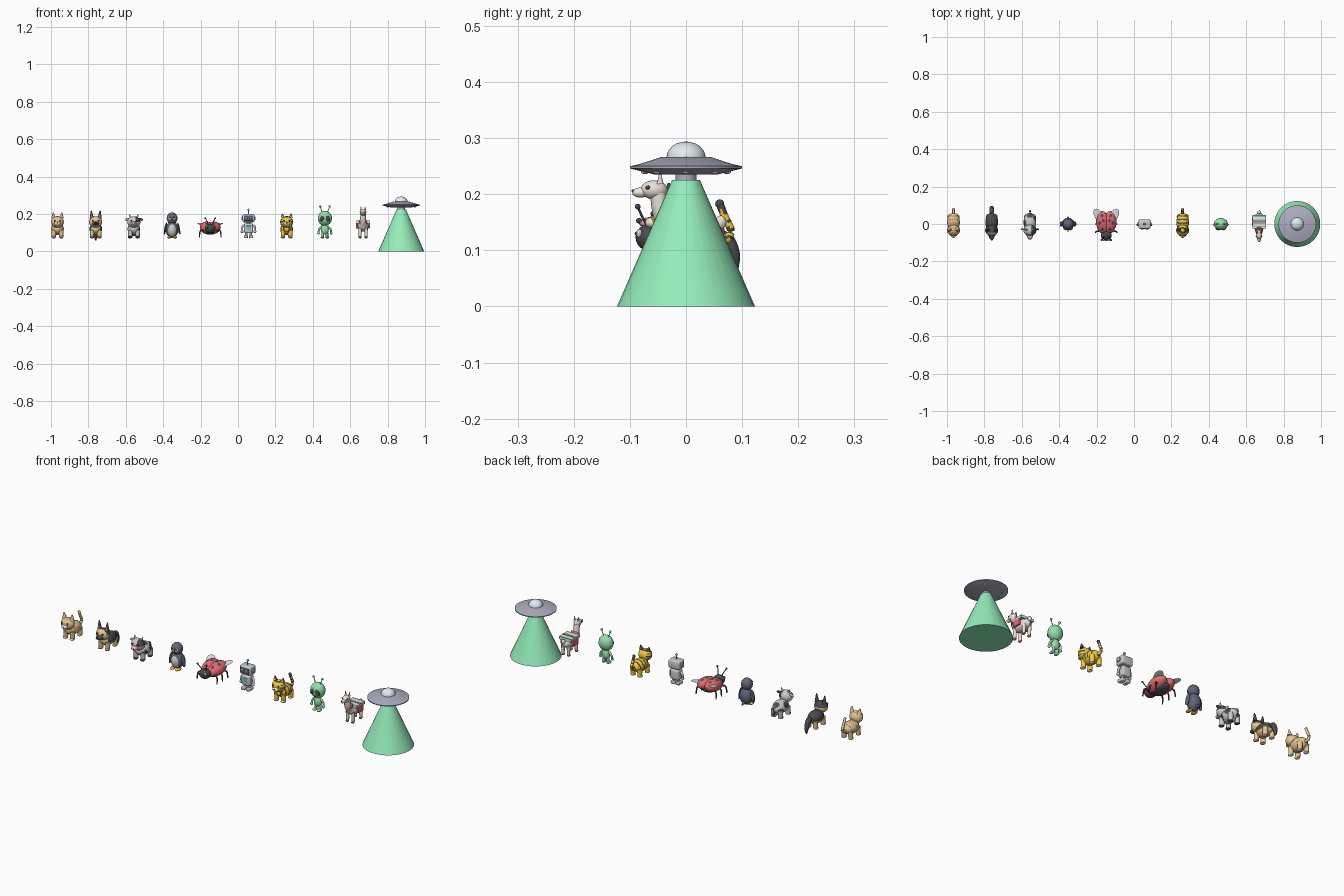
import bpy, bmesh, math
from mathutils import Matrix, Vector, Euler

if "Cube" in bpy.data.objects:
    bpy.data.objects.remove(bpy.data.objects["Cube"])

X = 0.0          # x position of the figure being built
TAG = ""         # plain name prefix of the figure
MATS = {}
COL = dict(tan=(.78, .56, .28), cream=(.9, .82, .68), dark=(.07, .07, .08), white=(.88, .88, .88),
           pink=(.85, .45, .5), navy=(.12, .13, .19), orange=(.95, .5, .08), red=(.78, .15, .17),
           gold=(.92, .6, .04), green=(.3, .75, .4), wool=(.8, .75, .68), teal=(.15, .6, .6),
           beam=(.3, .85, .5), hull=(.42, .42, .52), glass=(.75, .85, .88), brown=(.35, .2, .1),
           wing=(.75, .82, .86), steel=(.62, .66, .7))


def mat(c):
    if c not in MATS:
        MATS[c] = bpy.data.materials.new(c)
        MATS[c].diffuse_color = (*COL[c], 1)
    return MATS[c]


def finish(name, bm, c, c2=None, paint=None, smooth=True):
    me = bpy.data.meshes.new(TAG + name)
    me.materials.append(mat(c))
    if paint:
        me.materials.append(mat(c2))
    for f in bm.faces:
        f.smooth = smooth
        if paint and paint(f.calc_center_median()):
            f.material_index = 1
    bm.to_mesh(me)
    bm.free()
    ob = bpy.data.objects.new(TAG + name, me)
    ob.location.x = X
    bpy.context.collection.objects.link(ob)
    return ob


def xf(loc, size, rot=(0, 0, 0)):
    return Matrix.Translation(loc) @ Euler(rot).to_matrix().to_4x4() @ Matrix.Diagonal((*size, 1))


def ball(name, loc, size, c, rot=(0, 0, 0), c2=None, paint=None):
    if not isinstance(size, tuple):
        size = (size,) * 3
    bm = bmesh.new()
    n = 40 if paint else 20
    bmesh.ops.create_uvsphere(bm, u_segments=n, v_segments=n * 3 // 5, radius=1, matrix=xf(loc, size, rot))
    return finish(name, bm, c, c2, paint)


def box(name, loc, size, c, bevel=.004, c2=None, paint=None, cuts=0):
    bm = bmesh.new()
    bmesh.ops.create_cube(bm, size=2, matrix=xf(loc, size))
    if cuts:
        bmesh.ops.subdivide_edges(bm, edges=bm.edges[:], cuts=cuts, use_grid_fill=True)
    elif bevel:
        bmesh.ops.bevel(bm, geom=bm.edges[:], offset=bevel, segments=3, profile=.5, affect='EDGES')
    return finish(name, bm, c, c2, paint, smooth=False)


def tube(name, pts, radii, c, c2=None, paint=None, n=12):
    # smooth path swept with a circle, capped at both ends
    P = [Vector(p) for p in pts]
    path = []
    for i in range(len(P) - 1):
        a, b, d, e = P[max(i - 1, 0)], P[i], P[i + 1], P[min(i + 2, len(P) - 1)]
        for k in range(5):
            t = k / 5
            path.append((.5 * (2 * b + (d - a) * t + (2 * a - 5 * b + 4 * d - e) * t * t
                               + (3 * b - a - 3 * d + e) * t ** 3), radii[i] + (radii[i + 1] - radii[i]) * t))
    path.append((P[-1], radii[-1]))
    bm = bmesh.new()
    rings = []
    for i, (p, r) in enumerate(path):
        q = (path[min(i + 1, len(path) - 1)][0] - path[max(i - 1, 0)][0]).to_track_quat('Z', 'X')
        rings.append([bm.verts.new(p + q @ Vector((r * math.cos(j * math.tau / n), r * math.sin(j * math.tau / n), 0)))
                      for j in range(n)])
    for a, b in zip(rings, rings[1:]):
        for j in range(n):
            bm.faces.new((a[j], a[(j + 1) % n], b[(j + 1) % n], b[j]))
    bm.faces.new(rings[0][::-1])
    bm.faces.new(rings[-1])
    return finish(name, bm, c, c2, paint)


def lathe(name, prof, c, n=48):
    bm = bmesh.new()
    vs = [bm.verts.new((r, 0, z)) for r, z in prof]
    es = [bm.edges.new(p) for p in zip(vs, vs[1:])]
    bmesh.ops.spin(bm, geom=vs + es, axis=(0, 0, 1), cent=(0, 0, 0), angle=math.tau, steps=n, use_duplicate=False)
    bmesh.ops.remove_doubles(bm, verts=bm.verts[:], dist=1e-5)
    bmesh.ops.recalc_face_normals(bm, faces=bm.faces[:])
    return finish(name, bm, c, smooth=False)


def quad(fur, light, mark=None, bodyp=None, headp=None, legc=None, muzzle=.016, muz_c=None):
    # shared chubby four-legged figure
    ball("body", (0, .01, .12), (.034, .05, .033), fur, c2=mark, paint=bodyp)
    ball("head", (0, -.034, .158), (.035, .029, .03), fur, c2=mark, paint=headp)
    ball("muzzle", (0, -.057, .149), (.017, muzzle, .011), muz_c or light)
    for s in (-1, 1):
        ball("eye", (s * .015, -.059, .165), .0045, "dark")
        for y in (-.022, .04):
            tube("leg", [(s * .019, y, .115), (s * .02, y, .074)], [.013, .011], legc or fur)
            ball("paw", (s * .02, y - .003, .077), (.012, .014, .007), light)


def ears(c, inner, w, h, z):
    for s in (-1, 1):
        tube("ear", [(s * .021, -.03, z), (s * .024, -.031, z + h)], [w, .002], c)
        tube("inner_ear", [(s * .021, -.035, z + .002), (s * .024, -.033, z + h * .85)], [w * .65, .001], inner)


def start(i, tag):
    global X, TAG
    X, TAG = -.965 + i * .2042, tag + "_"


TAIL = [(0, .045, .12), (0, .07, .118), (0, .08, .135), (0, .07, .158), (0, .06, .183)]
band = lambda v: math.sin(v.y * 330) > .45 and v.z > .105

# Cat
start(0, "cat")
quad("tan", "cream", "brown", lambda v: math.sin(v.y * 330) > .8 and v.z > .125,
     lambda v: abs(v.x) < .012 and v.z > .176 and math.sin(v.y * 500) > .6)
ears("tan", "pink", .013, .03, .178)
ball("nose", (0, -.073, .153), (.004, .003, .003), "pink")
tube("tail", TAIL, [.008, .007, .007, .007, .006], "tan")
ball("tail_tip", TAIL[-1], .007, "tan")

# Dog
start(1, "dog")
quad("tan", "tan", "dark", lambda v: v.z > .112 and v.y > -.025, lambda v: v.z > .163 and v.y > -.046,
     muzzle=.027, muz_c="dark")
ears("dark", "brown", .012, .042, .178)
ball("nose", (0, -.084, .153), (.006, .005, .005), "dark")
tube("tail", [(0, .045, .125), (0, .072, .12), (0, .085, .09), (0, .088, .06)], [.008, .013, .012, .003], "dark")

# Cow
start(2, "cow")
spots = [Vector(p) for p in ((.03, .03, .13), (-.03, .005, .135), (0, .05, .145), (.028, -.015, .11), (-.03, .045, .11))]
quad("white", "dark", "dark", lambda v: any((v - p).length < .017 for p in spots),
     lambda v: v.x > .008 and v.z > .157, muzzle=.026, muz_c="pink")
for s in (-1, 1):
    ball("ear", (s * .037, -.028, .172), (.013, .005, .007), "dark" if s > 0 else "white", (0, s * .3, 0))
    tube("horn", [(s * .016, -.03, .183), (s * .022, -.03, .191), (s * .021, -.03, .2)], [.005, .004, .001], "cream")
    ball("nostril", (s * .006, -.081, .152), .0025, "brown")
ball("udder", (0, .03, .091), (.013, .013, .009), "pink")
tube("tail", [(0, .054, .135), (0, .068, .128), (0, .068, .105)], [.004, .003, .003], "white")
ball("tail_tuft", (0, .068, .1), (.006, .006, .01), "dark")

# Penguin
start(3, "penguin")
ball("body", (0, .002, .118), (.034, .031, .045), "navy")
ball("belly", (0, -.007, .115), (.026, .0265, .037), "white")
ball("head", (0, -.002, .178), (.029, .028, .031), "navy")
tube("beak", [(0, -.024, .175), (0, -.043, .172)], [.007, .001], "orange")
for s in (-1, 1):
    ball("face", (s * .01, -.016, .178), (.011, .014, .014), "white")
    ball("eye", (s * .011, -.029, .183), .004, "dark")
    ball("flipper", (s * .036, 0, .122), (.006, .014, .033), "navy", (0, -s * .18, 0))
    ball("foot", (s * .015, -.014, .076), (.012, .02, .006), "orange")
tube("tail", [(0, .022, .09), (0, .04, .082)], [.01, .002], "navy")

# Ladybug
start(4, "beetle")
ball("belly", (0, .002, .115), (.045, .058, .025), "dark")
ball("head", (0, -.062, .123), (.029, .028, .025), "dark")
for s in (-1, 1):
    dots = [Vector((s * a, b, .15)) for a, b in ((.02, -.028), (.034, .005), (.016, .018), (.024, .045))]
    ball("wing_case", (s * .018, .008, .127), (.037, .062, .032), "red", (.15, 0, s * -.12), "dark",
         lambda v: any((v - p).xy.length < .0085 and v.z > .127 for p in dots))
    ball("wing", (s * .042, .046, .145), (.022, .04, .002), "wing", (.2, 0, s * -.5))
    ball("eye", (s * .015, -.083, .13), (.007, .006, .008), "white")
    ball("pupil", (s * .015, -.088, .13), .0035, "dark")
    tube("feeler", [(s * .011, -.068, .142), (s * .017, -.078, .16), (s * .026, -.086, .178)], [.0022] * 3, "dark")
    ball("feeler_tip", (s * .026, -.086, .178), .005, "dark")
    for y in (-.035, .0, .035):
        tube("leg", [(s * .03, y, .112), (s * .053, y * 1.15, .11), (s * .058, y * 1.3, .075)], [.005, .004, .003], "dark")

# Robot
start(5, "robot")
box("head", (0, 0, .178), (.032, .025, .022), "white", .008)
box("face", (0, -.0245, .178), (.025, .003, .014), "navy", .002)
box("body", (0, 0, .124), (.024, .02, .026), "white", .007)
box("chest_panel", (0, -.02, .128), (.014, .002, .01), "teal", .001)
tube("neck", [(0, 0, .145), (0, 0, .16)], [.01, .01], "steel")
tube("aerial", [(0, 0, .198), (0, 0, .222)], [.003, .002], "steel")
ball("aerial_tip", (0, 0, .224), .006, "teal")
for s in (-1, 1):
    ball("eye", (s * .012, -.0275, .18), (.006, .002, .006), "teal")
    box("ear_cap", (s * .034, 0, .178), (.004, .009, .009), "steel", .002)
    tube("arm", [(s * .025, 0, .142), (s * .034, 0, .13), (s * .034, -.004, .11)], [.006] * 3, "steel")
    ball("hand", (s * .034, -.004, .106), .008, "white")
    tube("leg", [(s * .012, 0, .105), (s * .013, 0, .08)], [.007, .007], "steel")
    box("foot", (s * .014, -.004, .079), (.011, .018, .008), "white", .004)

# Tiger
start(6, "tiger")
quad("gold", "cream", "dark", band, lambda v: math.sin(v.z * 480 + 1) > .4 and (abs(v.x) > .022 or v.z > .178))
ears("dark", "gold", .011, .02, .182)
ball("nose", (0, -.073, .153), (.005, .003, .003), "dark")
tube("tail", TAIL, [.008, .008, .007, .007, .007], "gold", "dark", lambda v: v.z > .172 or math.sin(v.z * 420) > .4)
ball("tail_tip", TAIL[-1], .008, "dark")

# Alien
start(7, "alien")
ball("head", (0, 0, .177), (.038, .032, .04), "green")
ball("body", (0, 0, .118), (.021, .017, .028), "green")
for s in (-1, 1):
    ball("eye", (s * .016, -.026, .175), (.011, .007, .016), "dark", (0, s * -.5, s * .3))
    tube("feeler", [(s * .012, 0, .208), (s * .02, 0, .225), (s * .025, 0, .24)], [.003, .002, .002], "green")
    ball("feeler_tip", (s * .025, 0, .241), .006, "green")
    tube("arm", [(s * .014, 0, .135), (s * .03, 0, .12), (s * .034, -.004, .1)], [.006, .005, .005], "green")
    ball("hand", (s * .034, -.004, .098), .007, "green")
    tube("leg", [(s * .01, 0, .105), (s * .012, 0, .078)], [.008, .007], "green")
    ball("foot", (s * .013, -.006, .076), (.01, .016, .0065), "green")
ball("mouth", (0, -.027, .154), (.007, .003, .002), "dark")

# Llama
start(8, "llama")
ball("body", (0, .01, .135), (.029, .053, .029), "wool")
tube("neck", [(0, -.025, .14), (0, -.043, .165), (0, -.05, .205)], [.021, .016, .014], "wool")
ball("head", (0, -.057, .208), (.017, .024, .017), "wool")
ball("muzzle", (0, -.081, .203), (.01, .015, .009), "cream")
ball("nose", (0, -.094, .206), (.004, .003, .003), "dark")
ball("tail", (0, .062, .15), (.009, .01, .012), "wool")
tube("collar", [(0, -.034, .158), (0, -.039, .166)], [.021, .02], "red", n=20)
for s in (-1, 1):
    tube("ear", [(s * .01, -.046, .219), (s * .012, -.046, .24)], [.006, .001], "wool")
    ball("eye", (s * .014, -.068, .212), .004, "dark")
    box("saddle_bag", (s * .033, .012, .138), (.005, .022, .016), "red", .003)
    for y in (-.022, .042):
        tube("leg", [(s * .016, y, .125), (s * .016, y, .078)], [.01, .007], "wool")
        ball("hoof", (s * .016, y - .002, .076), (.008, .01, .006), "brown")
box("blanket", (0, .013, .158), (.036, .036, .007), "cream", 0, "teal", lambda v: math.sin(v.y * 330) > .3, 11)
box("blanket_band", (0, .014, .1655), (.0365, .005, .001), "red", 0)

# Flying saucer with light beam
start(9, "saucer")
lathe("beam", [(0, 0), (.123, 0), (.025, .225), (0, .225)], "beam", 32)
lathe("neck", [(0, .222), (.019, .224), (.019, .24), (0, .24)], "hull", 32)
lathe("hull", [(0, .235), (.055, .235), (.088, .243), (.1, .246), (.1, .25), (.082, .254), (.045, .266), (0, .266)], "hull")
ball("dome", (0, 0, .265), (.035, .035, .029), "glass")
for k in range(8):
    a = k * math.tau / 8
    ball("lamp", (.073 * math.cos(a), .073 * math.sin(a), .24), (.007, .007, .004), "pink")

bpy.ops.object.select_all(action='SELECT')
bpy.context.view_layer.objects.active = bpy.context.scene.objects[0]
bpy.ops.object.shade_smooth_by_angle(angle=math.radians(40))

for m in bpy.data.materials:
    if m.users and not m.is_grease_pencil:
        m.use_nodes = True
        m.node_tree.nodes["Principled BSDF"].inputs["Base Color"].default_value = m.diffuse_color
